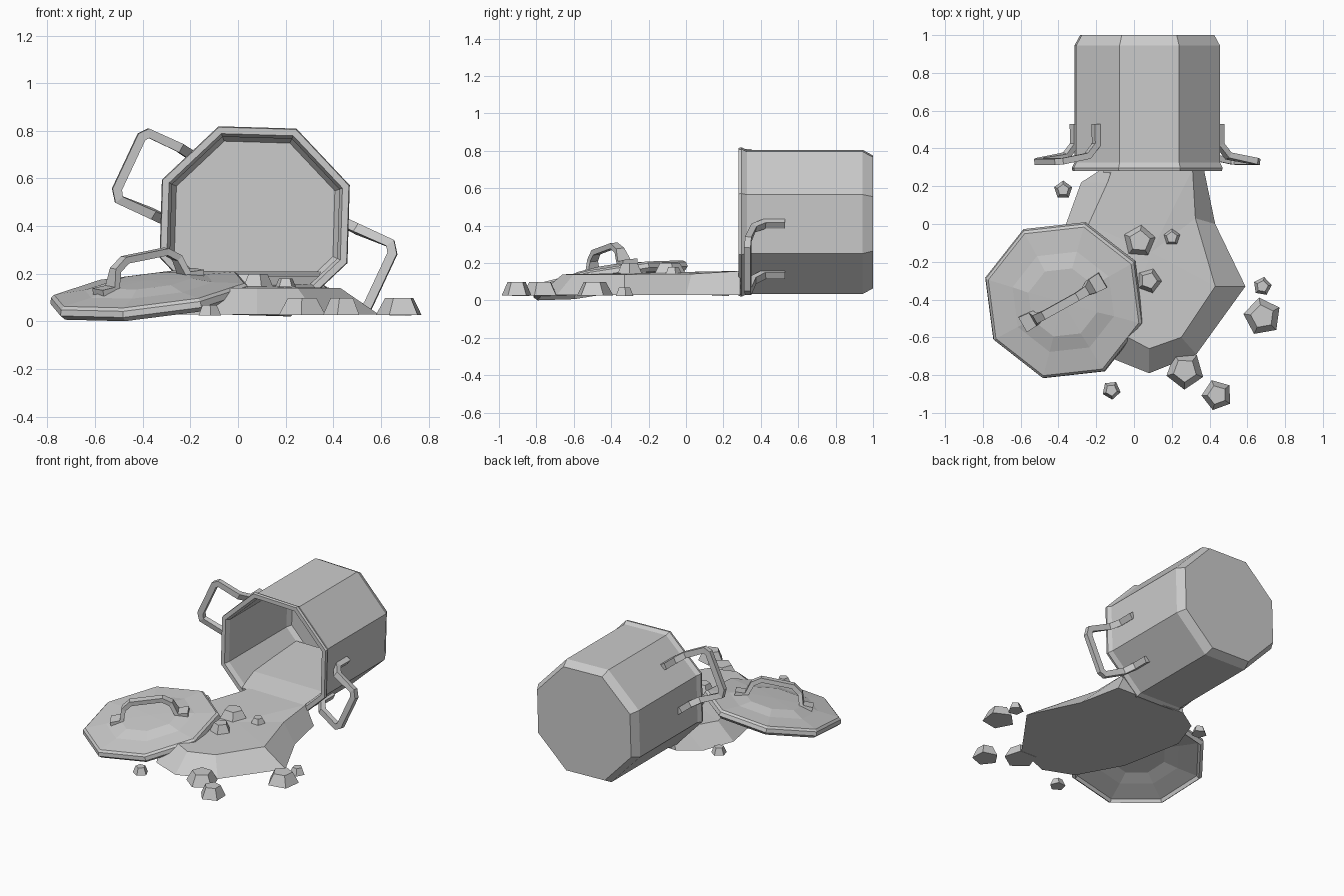
import bpy, bmesh
from math import radians, sin, cos, pi
from mathutils import Vector, Matrix

if "Cube" in bpy.data.objects:
    bpy.data.objects.remove(bpy.data.objects["Cube"])


def finish(name, bm, matrix=Matrix()):
    bmesh.ops.recalc_face_normals(bm, faces=bm.faces)
    me = bpy.data.meshes.new(name)
    bm.to_mesh(me)
    bm.free()
    ob = bpy.data.objects.new(name, me)
    ob.matrix_world = matrix
    bpy.context.collection.objects.link(ob)
    return ob


def lathe(name, profile, n, offset, matrix):
    """Revolve (radius, height) points with n flat sides."""
    bm = bmesh.new()
    rings = []
    for r, z in profile:
        if r == 0:
            rings.append([bm.verts.new((0, 0, z))] * n)
        else:
            angles = [offset + 2 * pi * i / n for i in range(n)]
            rings.append([bm.verts.new((r * cos(a), r * sin(a), z)) for a in angles])
    for a, b in zip(rings, rings[1:]):
        for i in range(n):
            j = (i + 1) % n
            bm.faces.new(dict.fromkeys((a[i], a[j], b[j], b[i])))
    return finish(name, bm, matrix)


def sweep(name, path, width, thick, side, matrix=Matrix(), scales=None):
    """Rectangular bar along a path; side is the starting width direction."""
    bm = bmesh.new()
    pts = [Vector(p) for p in path]
    side = Vector(side)
    rings = []
    for i, p in enumerate(pts):
        t0 = (p - pts[i - 1]).normalized() if i else (pts[1] - p).normalized()
        t1 = (pts[i + 1] - p).normalized() if i < len(pts) - 1 else t0
        t = (t0 + t1).normalized()
        side = (side - t * side.dot(t)).normalized()
        up = t.cross(side)
        w = width * (scales[i] if scales else 1) / 2
        rings.append([bm.verts.new(p + side * w * a + up * thick / 2 * b)
                      for a, b in ((-1, -1), (1, -1), (1, 1), (-1, 1))])
    for a, b in zip(rings, rings[1:]):
        for i in range(4):
            j = (i + 1) % 4
            bm.faces.new((a[i], a[j], b[j], b[i]))
    bm.faces.new(rings[0])
    bm.faces.new(rings[-1])
    return finish(name, bm, matrix)


# Pot lying on its side, mouth towards the front
pot_axis = Vector((0.07, 0, 0.42))
lathe("pot", [(0, 1.0), (0.38, 1.0), (0.412, 0.945), (0.412, 0.325), (0.427, 0.297),
              (0.423, 0.28), (0.394, 0.28), (0.38, 0.31), (0.38, 0.93), (0.36, 0.96), (0, 0.96)],
      8, radians(24.2), Matrix.Translation(pot_axis) @ Matrix.Rotation(-pi / 2, 4, 'X'))

# Two loop handles, half a turn apart around the pot axis
handle_path = [(-0.20, 0.53, 0.70), (-0.20, 0.42, 0.70), (-0.245, 0.36, 0.73),
               (-0.375, 0.333, 0.79), (-0.405, 0.33, 0.775), (-0.508, 0.33, 0.555),
               (-0.50, 0.333, 0.512), (-0.36, 0.36, 0.452), (-0.315, 0.42, 0.43),
               (-0.315, 0.53, 0.43)]
for name, turn in (("pot_handle_left", 0), ("pot_handle_right", pi)):
    m = (Matrix.Translation(pot_axis) @ Matrix.Rotation(turn, 4, 'Y')
         @ Matrix.Translation(-pot_axis))
    sweep(name, handle_path, 0.04, 0.034, (0.45, 0, 0.9), m)

# Tilted lid, hollow underneath
tilt = Vector((0, 0, 1)).rotation_difference(Vector((-0.109, -0.171, 1)))
lid_matrix = Matrix.Translation((-0.367, -0.4, 0.08)) @ tilt.to_matrix().to_4x4()
lathe("lid", [(0, 0.095), (0.19, 0.092), (0.28, 0.07), (0.415, 0.057), (0.43, 0.045),
              (0.436, 0.02), (0.415, 0.0), (0.40, 0.02), (0.27, 0.04), (0.18, 0.06), (0, 0.06)],
      8, radians(29.4), lid_matrix)

# Lid grip with flared feet
half = [(-0.245, 0.085), (-0.175, 0.09), (-0.15, 0.165), (-0.10, 0.2)]
arc = half + [(-u, z) for u, z in reversed(half)]
flare = [2, 1.8, 1.1, 1, 1, 1.1, 1.8, 2]
sweep("lid_grip", [(u, 0, z) for u, z in arc], 0.045, 0.03, (0, 1, 0),
      lid_matrix @ Matrix.Rotation(radians(29.5), 4, 'Z'), flare)

# Spilled contents: low mound with sloping sides
base = [(0.08, -0.79), (0.33, -0.69), (0.59, -0.33), (0.43, 0.0), (0.37, 0.29),
        (-0.14, 0.31), (-0.28, 0.22), (-0.36, 0.0), (-0.28, -0.42), (-0.12, -0.71)]
top = [(0.08, -0.66), (0.25, -0.6), (0.43, -0.33), (0.325, 0.03), (0.31, 0.29),
       (-0.11, 0.31), (-0.14, 0.22), (-0.24, 0.0), (-0.18, -0.36), (-0.07, -0.58)]
bm = bmesh.new()
low = [bm.verts.new((x, y, 0.03)) for x, y in base]
high = [bm.verts.new((x, y, 0.14 + max(0, y) * 0.06)) for x, y in top]
mid = bm.verts.new((0.09, -0.15, 0.15))
for i in range(10):
    j = (i + 1) % 10
    bm.faces.new((low[i], low[j], high[j], high[i]))
    bm.faces.new((high[i], high[j], mid))
bm.faces.new(low)
finish("spill_mound", bm)

# Contents still inside the pot
bm = bmesh.new()
for y, z, w in ((0.27, 0.155, 0.23), (0.45, 0.19, 0.27), (0.93, 0.21, 0.28)):
    for s in (-1, 1):
        bm.verts.new((0.07 + s * w, y, z))
        bm.verts.new((0.07 + s * 0.15, y, 0.055))
bmesh.ops.convex_hull(bm, input=bm.verts)
finish("spill_in_pot", bm)

# Chunks: five-sided tapered lumps (x, y, z, radius, height, turn)
chunks = [(0.03, -0.09, 0.14, 0.092, 0.06, 85), (0.20, -0.07, 0.14, 0.048, 0.04, 90),
          (0.08, -0.30, 0.14, 0.07, 0.06, 70), (-0.375, 0.18, 0.025, 0.05, 0.045, 90),
          (0.68, -0.33, 0.025, 0.05, 0.045, 80), (0.68, -0.49, 0.028, 0.102, 0.07, 100),
          (0.27, -0.775, 0.028, 0.102, 0.07, 52), (0.44, -0.905, 0.028, 0.083, 0.07, 110),
          (-0.12, -0.88, 0.025, 0.05, 0.045, 60)]
for i, (x, y, z, r, h, turn) in enumerate(chunks):
    lathe(f"chunk_{i + 1}", [(0, 0), (r, 0), (r * 0.62, h), (0, h)], 5, radians(turn),
          Matrix.Translation((x, y, z)))
